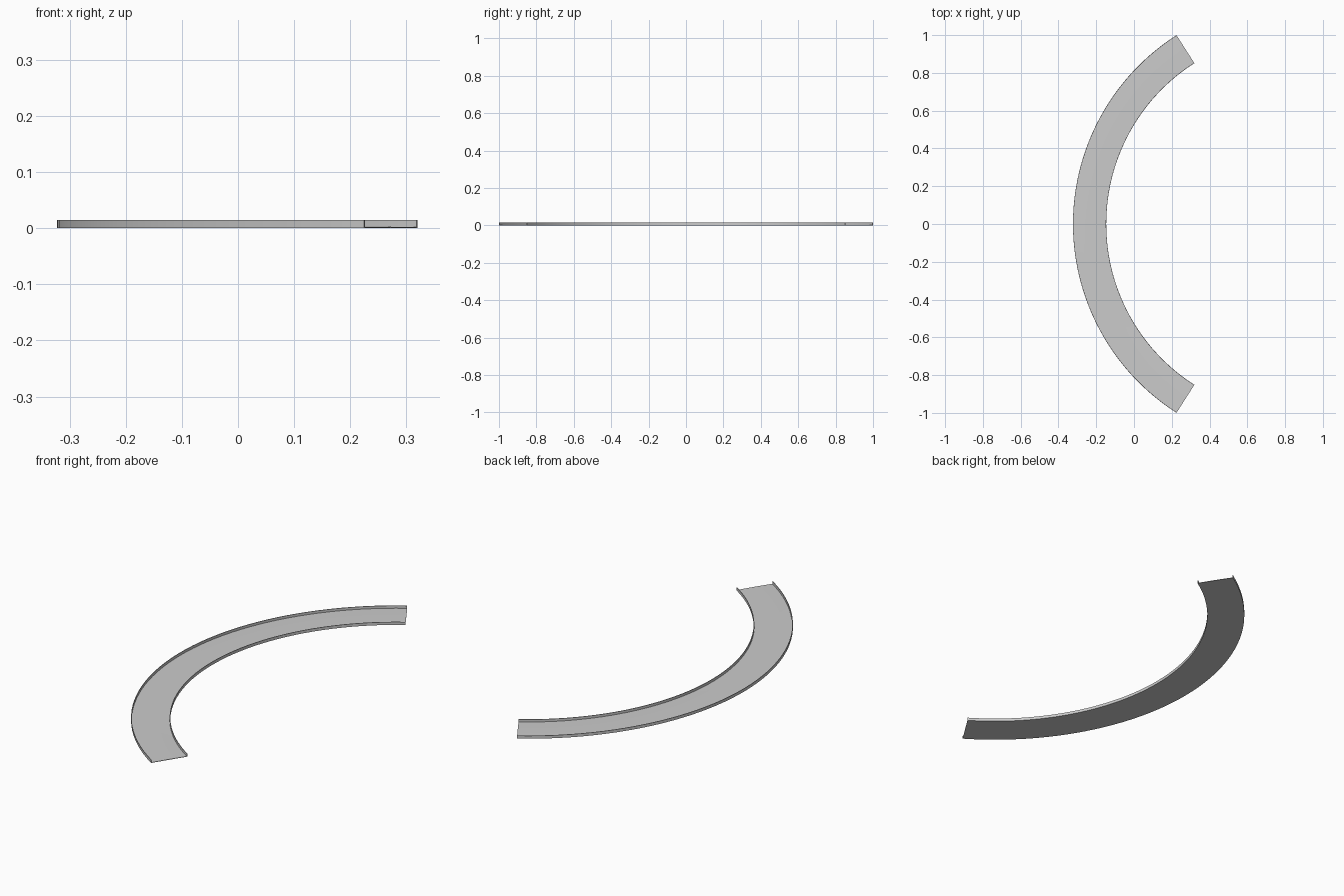
import bpy, bmesh, math

if "Cube" in bpy.data.objects:
    bpy.data.objects.remove(bpy.data.objects["Cube"])

CX = 0.863                      # arc centre on x
R_IN, R_OUT = 1.01, 1.186       # inner and outer edge radii
HALF = math.radians(57.45)      # half the swept angle
SEGS = 48
W = R_OUT - R_IN


def sweep(name, profile):
    """Sweep a closed (radius, z) profile along the arc and cap both ends."""
    bm = bmesh.new()
    rings = []
    for i in range(SEGS + 1):
        a = -HALF + 2 * HALF * i / SEGS
        rings.append([bm.verts.new((CX - r * math.cos(a), r * math.sin(a), z))
                      for r, z in profile])
    n = len(profile)
    for a, b in zip(rings, rings[1:]):
        for j in range(n):
            k = (j + 1) % n
            bm.faces.new((a[j], a[k], b[k], b[j]))
    bm.faces.new(rings[0])
    bm.faces.new(rings[-1][::-1])
    bmesh.ops.recalc_face_normals(bm, faces=bm.faces)
    me = bpy.data.meshes.new(name)
    bm.to_mesh(me)
    bm.free()
    ob = bpy.data.objects.new(name, me)
    bpy.context.collection.objects.link(ob)
    bpy.ops.object.select_all(action='DESELECT')
    ob.select_set(True)
    bpy.context.view_layer.objects.active = ob
    bpy.ops.object.shade_smooth_by_angle(angle=math.radians(30))
    return ob


# road bed, very slightly crowned at the centre line
T = 0.003
sweep("road_bed", [(R_IN + T, 0), (R_OUT - T, 0), (R_OUT - T, 0.0018),
                   (R_IN + 0.72 * W, 0.0022), (R_IN + 0.5 * W, 0.0026),
                   (R_IN + 0.28 * W, 0.0022), (R_IN + T, 0.0018)])

# thin upright barriers along both edges
for name, r in (("inner_barrier", R_IN), ("outer_barrier", R_OUT - T)):
    sweep(name, [(r, 0), (r + T, 0), (r + T, 0.0145), (r, 0.0145)])
